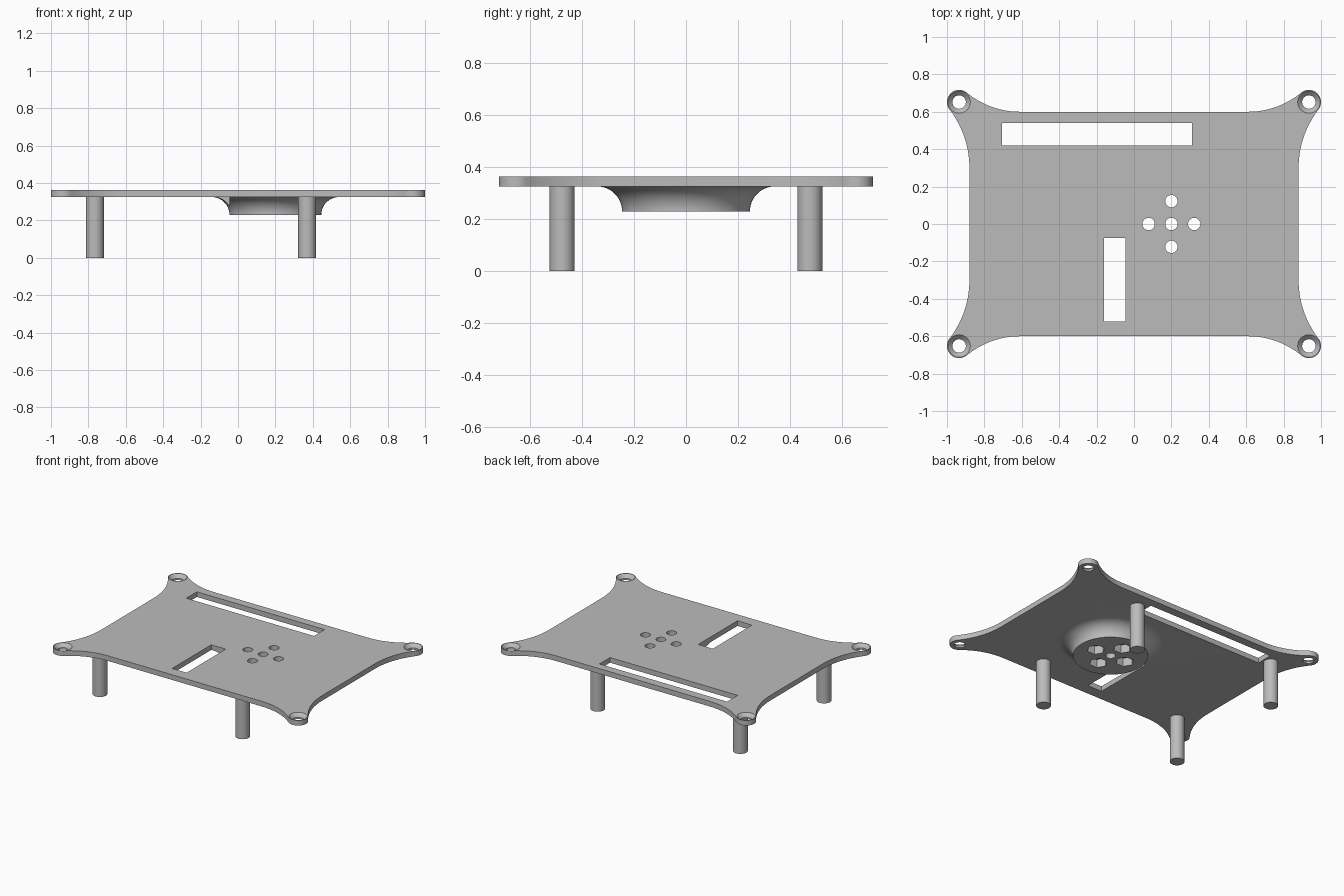
import bpy, bmesh
from math import pi, cos, sin, atan2, hypot

cube = bpy.data.objects.get("Cube")
if cube:
    bpy.data.objects.remove(cube, do_unlink=True)

Z0, Z1 = 0.325, 0.362              # plate underside and top
BOSS_X, BOSS_R, BOSS_Z = 0.2, 0.245, 0.228
LUG_X, LUG_Y, LUG_R = 0.935, 0.652, 0.065

grey = bpy.data.materials.new("grey plastic")
grey.use_nodes = True
colour = (0.5, 0.5, 0.5, 1)
grey.diffuse_color = colour
grey.node_tree.nodes["Principled BSDF"].inputs["Base Color"].default_value = colour


def make(name, bm):
    bmesh.ops.recalc_face_normals(bm, faces=bm.faces)
    mesh = bpy.data.meshes.new(name)
    bm.to_mesh(mesh)
    bm.free()
    mesh.materials.append(grey)
    ob = bpy.data.objects.new(name, mesh)
    bpy.context.collection.objects.link(ob)
    return ob


def prism(name, outline, z0, z1):
    bm = bmesh.new()
    face = bm.faces.new([bm.verts.new((x, y, z0)) for x, y in outline])
    top = bmesh.ops.extrude_face_region(bm, geom=[face])["geom"]
    verts = [v for v in top if isinstance(v, bmesh.types.BMVert)]
    bmesh.ops.translate(bm, verts=verts, vec=(0, 0, z1 - z0))
    return make(name, bm)


def lathe(name, profile, x, y, sides=48, turn=0.0):
    """Solid of revolution from (radius, height) pairs, capped at both ends."""
    bm = bmesh.new()
    rings = [[bm.verts.new((x + r * cos(turn + 2 * pi * i / sides),
                            y + r * sin(turn + 2 * pi * i / sides), z))
              for i in range(sides)] for r, z in profile]
    for a, b in zip(rings, rings[1:]):
        for i in range(sides):
            j = (i + 1) % sides
            bm.faces.new((a[i], a[j], b[j], b[i]))
    bm.faces.new(rings[0])
    bm.faces.new(rings[-1])
    return make(name, bm)


def box(name, x0, x1, y0, y1):
    return prism(name, [(x0, y0), (x1, y0), (x1, y1), (x0, y1)], 0.1, 0.5)


def combine(target, tool, operation):
    mod = target.modifiers.new(tool.name, "BOOLEAN")
    mod.operation, mod.object, mod.solver = operation, tool, "EXACT"
    bpy.context.view_layer.objects.active = target
    bpy.ops.object.modifier_apply(modifier=mod.name)
    bpy.data.objects.remove(tool, do_unlink=True)


def arc(cx, cy, r, a0, a1, n):
    return [(cx + r * cos(a0 + (a1 - a0) * i / n),
             cy + r * sin(a0 + (a1 - a0) * i / n)) for i in range(n + 1)]


def flare_radius(run, offset):
    """Concave radius tangent to a straight edge and to the round lug."""
    return (run ** 2 + offset ** 2 - LUG_R ** 2) / (2 * (LUG_R + offset))


# Plate outline: one quadrant, mirrored to all four corners
side_x, side_y, end_x, end_y = 0.88, 0.3, 0.61, 0.6
rs = flare_radius(LUG_Y - side_y, LUG_X - side_x)
re = flare_radius(LUG_X - end_x, LUG_Y - end_y)
a_side = atan2(side_y - LUG_Y, side_x + rs - LUG_X)
a_end = atan2(end_y + re - LUG_Y, end_x - LUG_X)
quad = arc(side_x + rs, side_y, rs, pi, a_side + pi, 14)
quad += arc(LUG_X, LUG_Y, LUG_R, a_side, a_end, 20)[1:]
quad += arc(end_x, end_y + re, re, a_end - pi, -pi / 2, 14)[1:]
outline = quad + [(-x, y) for x, y in reversed(quad)]
outline += [(-x, -y) for x, y in quad] + [(x, -y) for x, y in reversed(quad)]
plate = prism("plate", outline, Z0, Z1)

# Flared round boss under the plate
fillet = Z0 - BOSS_Z
profile = arc(BOSS_R + fillet, BOSS_Z, fillet, pi, pi / 2, 14)
profile.append((BOSS_R + fillet, Z0 + 0.015))
combine(plate, lathe("boss", profile, BOSS_X, 0, 96), "UNION")

# Long slots
combine(plate, box("back_slot", -0.705, 0.31, 0.42, 0.54), "DIFFERENCE")
combine(plate, box("front_slot", -0.16, -0.045, -0.52, -0.075), "DIFFERENCE")

# Five boss holes, the outer four with hexagonal nut pockets below
d = 0.122
for dx, dy in ((0, 0), (d, 0), (-d, 0), (0, d), (0, -d)):
    x = BOSS_X + dx
    combine(plate, lathe("bore", [(0.033, 0.1), (0.033, 0.5)], x, dy, 32), "DIFFERENCE")
    if dx or dy:
        pocket = [(0.06, 0.1), (0.06, BOSS_Z + 0.06)]
        combine(plate, lathe("nut_pocket", pocket, x, dy, 6), "DIFFERENCE")

# Countersunk screw holes in the corner lugs
sink = [(0.036, 0.1), (0.036, Z1 - 0.024), (0.06, Z1), (0.06, 0.5)]
for sx in (-1, 1):
    for sy in (-1, 1):
        combine(plate, lathe("countersink", sink, sx * LUG_X, sy * LUG_Y, 40), "DIFFERENCE")

# Four standing posts
parts = [plate]
for side, x in (("right", -0.765), ("left", 0.37)):
    for end, y in (("front", -0.475), ("back", 0.475)):
        parts.append(lathe(f"{end}_{side}_post", [(0.048, 0), (0.048, Z0 + 0.01)], x, y, 40))

bpy.ops.object.select_all(action="DESELECT")
for ob in parts:
    ob.select_set(True)
bpy.context.view_layer.objects.active = plate
bpy.ops.object.shade_smooth_by_angle(angle=pi / 6)
